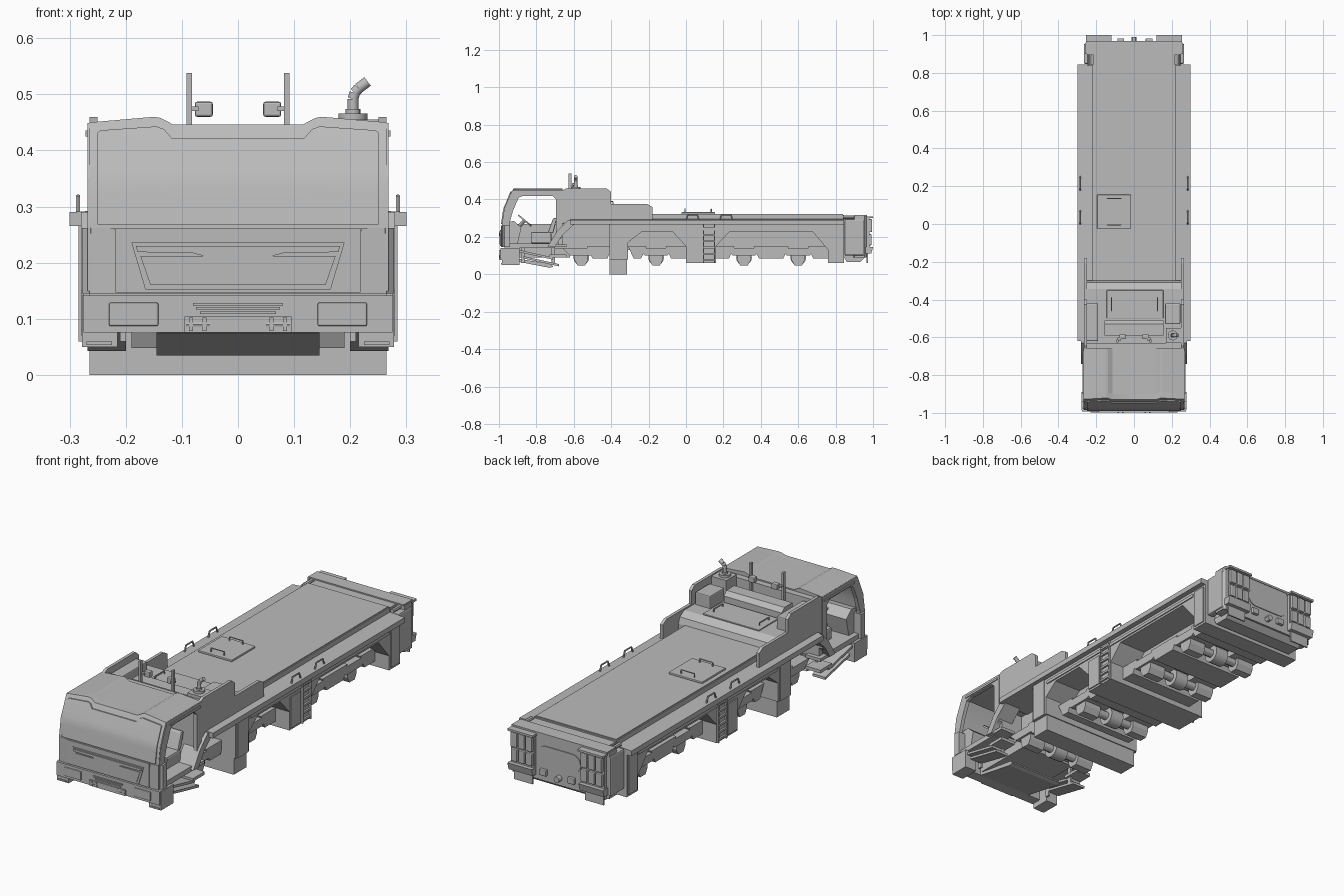
import bpy, bmesh, math
from mathutils import Vector, Matrix

if bpy.data.objects.get("Cube"):
    bpy.data.objects.remove(bpy.data.objects["Cube"])

grey = bpy.data.materials.new("plain grey")
grey.use_nodes = True
COLOUR = (0.5, 0.5, 0.5, 1)
grey.diffuse_color = COLOUR
grey.node_tree.nodes["Principled BSDF"].inputs["Base Color"].default_value = COLOUR


def finish(name, bm, mirror=False, bevel=0, smooth=False):
    bmesh.ops.recalc_face_normals(bm, faces=bm.faces)
    mesh = bpy.data.meshes.new(name)
    bm.to_mesh(mesh)
    bm.free()
    mesh.materials.append(grey)
    ob = bpy.data.objects.new(name, mesh)
    bpy.context.collection.objects.link(ob)
    if bevel:
        mod = ob.modifiers.new("Bevel", 'BEVEL')
        mod.width, mod.segments = bevel, 2
    if mirror:
        ob.modifiers.new("Mirror", 'MIRROR')
    if smooth:
        bpy.ops.object.select_all(action='DESELECT')
        ob.select_set(True)
        bpy.context.view_layer.objects.active = ob
        bpy.ops.object.shade_smooth_by_angle()
    return ob


def prism(name, pts, a, b, axis='x', **kw):
    """Extrude a 2D outline from a to b along the given axis."""
    put = {'x': lambda p: (a, p[0], p[1]), 'y': lambda p: (p[0], a, p[1]),
           'z': lambda p: (p[0], p[1], a)}[axis]
    bm = bmesh.new()
    face = bm.faces.new([bm.verts.new(put(p)) for p in pts])
    ext = bmesh.ops.extrude_face_region(bm, geom=[face])
    move = Vector([(b - a) * (axis == c) for c in 'xyz'])
    bmesh.ops.translate(bm, vec=move, verts=[v for v in ext['geom'] if isinstance(v, bmesh.types.BMVert)])
    return finish(name, bm, **kw)


def box(name, x, y, z, **kw):
    return prism(name, [(x[0], y[0]), (x[1], y[0]), (x[1], y[1]), (x[0], y[1])], *z, axis='z', **kw)


def sym(half):
    """Complete an outline that is symmetric about zero."""
    return half + [(-x, z) for x, z in reversed(half)]


def tube(name, p, q, r, sides=12, **kw):
    p, q = Vector(p), Vector(q)
    bm = bmesh.new()
    turn = (q - p).to_track_quat('Z', 'Y').to_matrix().to_4x4()
    bmesh.ops.create_cone(bm, cap_ends=True, segments=sides, radius1=r, radius2=r,
                          depth=(q - p).length, matrix=Matrix.Translation((p + q) / 2) @ turn)
    return finish(name, bm, smooth=sides > 8, **kw)


def path(name, pts, r, sides=8, **kw):
    for p, q in zip(pts, pts[1:]):
        tube(name, p, q, r, sides, **kw)


def nose_y(z):
    """Front surface of the cab at a given height."""
    line = [(-.985, .1), (-.985, .265), (-.972, .35), (-.937, .435), (-.915, .47)]
    for (y0, z0), (y1, z1) in zip(line, line[1:]):
        if z <= z1:
            return y0 + (y1 - y0) * (z - z0) / (z1 - z0)


def nose_sheet(name, half_cols, z0, front, thick):
    """Curved sheet on the cab nose whose top edge follows the columns."""
    cols, rows = sym(half_cols), 9
    bm = bmesh.new()
    grid = []
    for x, top in cols:
        heights = [z0 + (top - z0) * i / rows for i in range(rows + 1)]
        grid.append([bm.verts.new((x, nose_y(z) - front, z)) for z in heights])
    for a, b in zip(grid, grid[1:]):
        for i in range(rows):
            bm.faces.new((a[i], b[i], b[i + 1], a[i + 1]))
    ext = bmesh.ops.extrude_face_region(bm, geom=bm.faces[:])
    bmesh.ops.translate(bm, vec=(0, thick, 0), verts=[v for v in ext['geom'] if isinstance(v, bmesh.types.BMVert)])
    return finish(name, bm, smooth=True)


# Deck, edge rails and full-width hull with wheel arches
prism("deck", sym([(.3, .265), (.3, .29), (.22, .295), (.22, .318)]), -.62, .845, 'y')
box("deck_panel", (-.215, .215), (-.3, .84), (.318, .322))
prism("hull", [(-.41, .27), (-.41, .08), (-.31, .08), (-.31, .17), (-.24, .225), (-.07, .225), (0, .15),
               (0, .06), (.16, .06), (.16, .15), (.23, .225), (.68, .225), (.76, .13), (.76, .06),
               (.845, .06), (.845, .27)], -.275, .275)
box("mud_box", (-.265, .265), (-.41, -.315), (0, .1))
box("skirt_post", (.272, .28), (-.4, -.32), (.08, .265), mirror=True)
box("skirt_band", (.272, .28), (-.3, .76), (.235, .25), mirror=True)
box("tool_door", (.272, .28), (.005, .08), (.07, .22), mirror=True)
box("rear_skirt_panel", (.272, .28), (.77, .835), (.07, .255), mirror=True)

# Side ladder
for y in (.09, .15):
    box("ladder_rail", (.274, .284), (y, y + .006), (.06, .27), mirror=True)
for i in range(6):
    box("ladder_rung", (.272, .284), (.09, .155), (.07 + i * .034, .08 + i * .034), mirror=True)

# Chassis core, axle carriers and trays
box("chassis_core", (-.13, .13), (-.95, .8), (.13, .27))
for y in (-.56, -.16, .31, .6):
    prism("axle_carrier", [(y - .035, .13), (y - .035, .075), (y - .02, .048), (y + .02, .048),
                           (y + .035, .075), (y + .035, .13)], .1, .19, mirror=True)
    tube("axle", (-.19, y, .09), (.19, y, .09), .02)
    tube("differential", (-.035, y, .09), (.035, y, .09), .042, 16)
    prism("swing_arm", [(y - .1, .14), (y - .06, .1), (y + .06, .1), (y + .1, .14)], .06, .2, mirror=True)
for y0, y1 in ((-.5, -.42), (-.28, -.24), (-.08, 0), (.16, .23), (.39, .52), (.68, .76)):
    prism("cross_tray", [(y0 - .03, .15), (y0, .085), (y1, .085), (y1 + .03, .15)], -.2, .2)

# Hatch and deck handles
box("hatch", (-.195, -.015), (-.025, .155), (.322, .332), bevel=.003)
for y in (-.005, .135):
    path("hatch_handle", [(-.14, y, .33), (-.14, y, .35), (-.07, y, .35), (-.07, y, .33)], .003, 6)
for y in (0, .18):
    path("deck_handle", [(.285, y, .29), (.285, y + .01, .318), (.285, y + .06, .318),
                         (.285, y + .07, .29)], .004, 6, mirror=True)

# Engine cover with side plates
prism("side_plate", [(-.66, .27), (-.66, .45), (-.64, .46), (-.425, .46), (-.4, .44), (-.4, .377),
                     (-.21, .377), (-.18, .36), (-.18, .29), (-.6, .29)], .25, .265, mirror=True)
prism("engine_cover", [(-.66, .28), (-.66, .37), (-.345, .37), (-.31, .35), (-.3, .32), (-.3, .28)], -.25, .25)
box("engine_lid", (-.145, .155), (-.5, -.35), (.37, .377), bevel=.003)
for x in (-.12, .125):
    path("lid_handle", [(x, -.46, .37), (x, -.46, .39), (x, -.39, .39), (x, -.39, .37)], .003, 6)
prism("radiator_box", [(-.59, .36), (-.59, .42), (-.53, .42), (-.51, .40), (-.51, .36)], -.155, .155)
box("air_box", (.165, .245), (-.53, -.42), (.36, .43), bevel=.005)
box("side_locker", (-.25, -.19), (-.62, -.42), (.36, .43), bevel=.005)
box("bulkhead", (-.25, .25), (-.66, -.63), (.27, .44))
box("exhaust_stand", (.17, .25), (-.63, -.55), (.36, .455))

# Exhaust and lamp posts
tube("exhaust_base", (.205, -.59, .45), (.205, -.59, .466), .026, 16)
tube("exhaust_collar", (.205, -.59, .466), (.205, -.59, .474), .013, 16)
path("exhaust_pipe", [(.205, -.59, .46), (.205, -.59, .492), (.208, -.59, .503), (.215, -.59, .511),
                      (.231, -.59, .523)], .0095, 16)
box("post", (.082, .092), (-.628, -.612), (.4, .538), mirror=True)
box("work_lamp", (.045, .077), (-.61, -.585), (.46, .487), bevel=.004, mirror=True)
box("lamp_arm", (.07, .088), (-.618, -.6), (.47, .478), mirror=True)

# Cab shell with a notched windscreen
nose_sheet("cab_nose", [(.265, .45), (.15, .46), (.138, .458), (.115, .446)], .145, 0, .03)
nose_sheet("windscreen", [(.25, .432), (.245, .436), (.145, .443), (.132, .438), (.118, .422)], .268, .005, .01)
prism("roof", sym([(.265, .425), (.265, .45), (.15, .46), (.138, .458), (.115, .446)]), -.915, -.66, 'y')
prism("cab_side_frame", [(-.983, .15), (-.983, .265), (-.97, .35), (-.926, .449), (-.66, .449), (-.66, .2),
                         (-.72, .15), (-.72, .17), (-.695, .22), (-.695, .4), (-.715, .42), (-.87, .42),
                         (-.895, .41), (-.925, .34), (-.945, .27), (-.945, .15)], .25, .268, mirror=True)
box("roof_gutter", (.255, .272), (-.9, -.67), (.425, .436), mirror=True)
box("cab_floor", (-.265, .265), (-.97, -.7), (.14, .165))
box("cab_back", (-.25, .25), (-.685, -.66), (.15, .43))
prism("corner_panel", [(.22, -.987), (.262, -.985), (.278, -.97), (.278, -.94), (.22, -.94)], .145, .262, 'z',
      mirror=True)

# Grille panel
box("grille_panel", (-.218, .218), (-.99, -.97), (.147, .262))
prism("grille_surround", sym([(.19, .236), (.165, .152)]), -.994, -.985, 'y')
prism("grille_bar", sym([(.182, .23), (.179, .219), (.08, .217), (.03, .204)]), -.999, -.99, 'y')
prism("grille_lower", sym([(.174, .212), (.156, .16)]), -.997, -.99, 'y')

# Front bumper, lamps, hooks and skid plate
box("bumper", (-.275, .275), (-.992, -.94), (.076, .142))
box("bumper_end", (.215, .278), (-.985, -.89), (.05, .142), mirror=True)
box("bumper_end_slot", (.225, .27), (-.99, -.98), (.053, .06), mirror=True)
box("headlight", (.142, .23), (-.998, -.99), (.087, .129), mirror=True, bevel=.003)
box("hook_plate", (-.095, .095), (-.997, -.98), (.076, .104))
for z, half in ((.109, .068), (.117, .075), (.124, .08)):
    box("bumper_slot", (-half, half), (-.996, -.99), (z, z + .004))
for x in (.056, .08):
    box("hook_lug", (x, x + .007), (-1, -.985), (.078, .102), mirror=True)
tube("hook_pin", (.05, -.994, .09), (.093, -.994, .09), .005, 8, mirror=True)
prism("skid_plate", [(-.94, .09), (-.94, .075), (-.73, .035), (-.71, .04), (-.72, .055)], -.145, .145)
box("front_subframe", (-.145, .145), (-.94, -.62), (.09, .14))

# Cab steps and front fenders
for y, z in ((-.9, .12), (-.87, .085)):
    prism("step", [(y, z), (y, z + .012), (y + .19, z - .03), (y + .19, z - .042)], .2, .268, mirror=True)
for y in (-.88, -.72):
    box("step_bracket", (.2, .21), (y, y + .02), (.06, .15), mirror=True)
for z in (.09, .145):
    box("step_frame", (.19, .27), (-.73, -.64), (z, z + .015), mirror=True)
prism("fender", [(-.74, .15), (-.7, .15), (-.66, .21), (-.6, .265), (-.4, .265), (-.4, .29), (-.63, .29),
                 (-.69, .23)], .19, .28, mirror=True)

# Cab interior
for x in (-.14, .14):
    box("seat_base", (x - .06, x + .06), (-.83, -.72), (.165, .225), bevel=.008)
    prism("seat_back", [(-.74, .22), (-.71, .22), (-.69, .3), (-.71, .3)], x - .055, x + .055, bevel=.006)
prism("dashboard", [(-.96, .165), (-.96, .28), (-.92, .285), (-.88, .25), (-.9, .165)], -.24, .24)
tube("steering_column", (.14, -.91, .24), (.14, -.86, .29), .01, 8)
tube("steering_wheel", (.14, -.865, .285), (.14, -.86, .291), .045, 16)
box("console", (-.05, .05), (-.9, -.7), (.165, .235), bevel=.008)

# Tail body
prism("tail", sym([(.215, .82), (.215, .895), (.26, .9), (.26, .955), (.25, .965)]), .09, .312, 'z')
box("tail_side_cover", (.23, .266), (.848, .955), (.1, .295), mirror=True, bevel=.008)
box("tail_top_lip", (-.255, .255), (.9, .968), (.308, .318))
tube("tail_corner_pin", (.235, .84, .305), (.235, .9, .305), .01, 8, mirror=True)
arc = [(.07 + .045 * math.cos(a), .215 + .045 * math.sin(a)) for a in
       [math.pi * (i / 8 - .5) for i in range(9)]]
prism("tail_oval_plate", sym(arc), .96, .969, 'y')
prism("tail_underside", [(.84, .1), (.86, .065), (.93, .065), (.965, .1)], -.22, .22)

# Rear lamp clusters, hinged flaps and coupling
box("lamp_panel", (.125, .25), (.965, .98), (.12, .305), mirror=True)
for x in (.13, .17, .21):
    box("rear_lamp_upper", (x, x + .034), (.975, .995), (.225, .295), mirror=True, bevel=.004)
    box("rear_lamp_lower", (x, x + .034), (.975, .992), (.155, .215), mirror=True, bevel=.004)
box("lamp_hood", (.12, .255), (.965, 1), (.3, .31), mirror=True)
prism("rear_step", [(.96, .11), (.96, .145), (1, .145), (.99, .11)], .125, .255, mirror=True)
box("rear_flap", (.14, .24), (.965, .972), (.06, .12), mirror=True)
for x in (-.07, .08):
    box("rear_socket", (x - .018, x + .018), (.965, .982), (.12, .15), bevel=.004)
tube("rear_coupling", (0, .96, .125), (0, .99, .125), .014)
